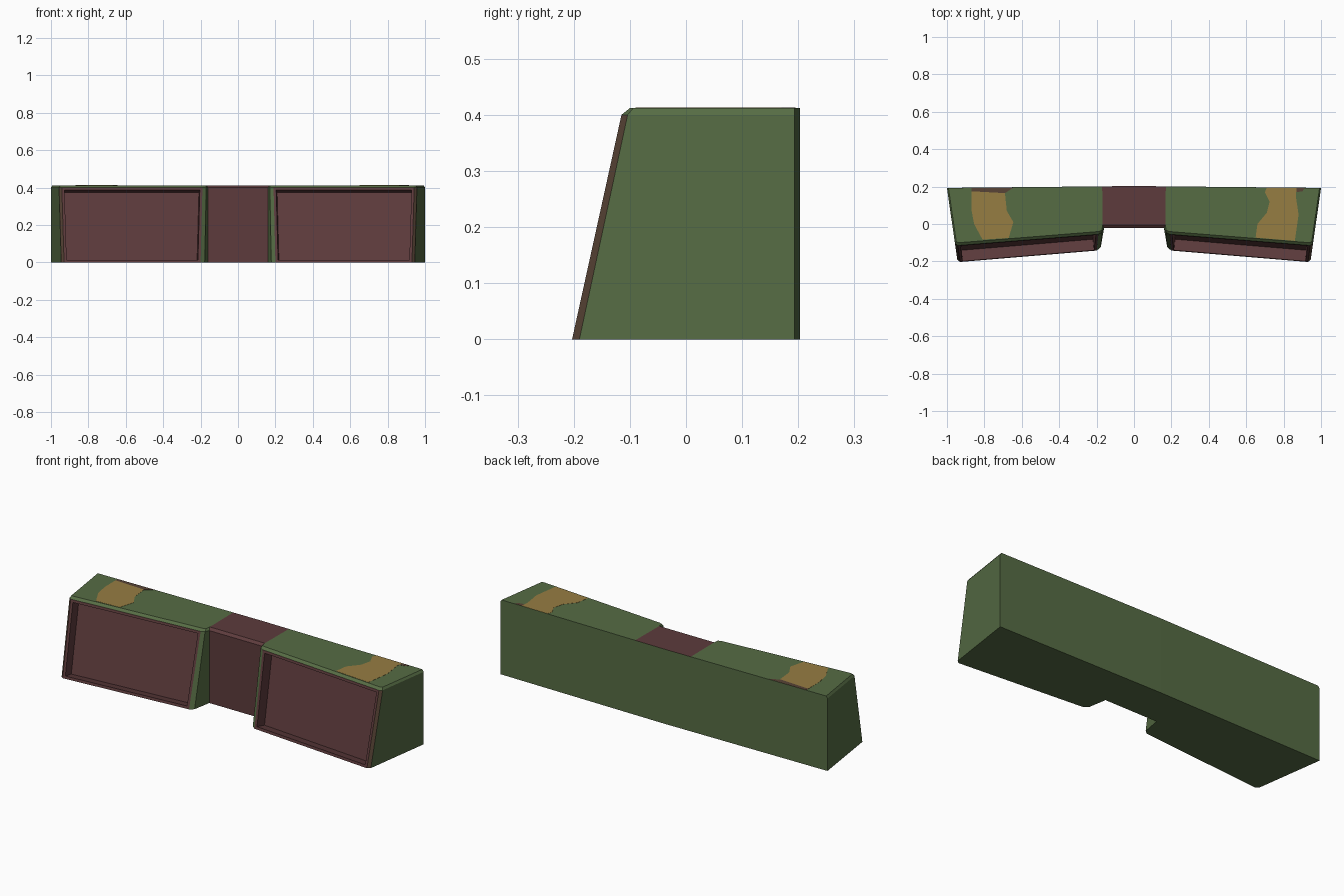
import bpy, bmesh

if "Cube" in bpy.data.objects:
    bpy.data.objects.remove(bpy.data.objects["Cube"])


def material(name, rgb):
    lin = [((c / 255 + 0.055) / 1.055) ** 2.4 for c in rgb]
    m = bpy.data.materials.new(name)
    m.diffuse_color = (*lin, 1)
    m.use_nodes = True
    m.node_tree.nodes["Principled BSDF"].inputs["Base Color"].default_value = m.diffuse_color
    return m


GREEN, MAROON, TAN, BROWN = range(4)
MATS = [material("olive_green", (86, 108, 68)), material("maroon", (93, 59, 60)),
        material("camo_tan", (150, 125, 66)), material("camo_brown", (88, 68, 54))]


def make_object(name, bm):
    bmesh.ops.recalc_face_normals(bm, faces=bm.faces)
    me = bpy.data.meshes.new(name)
    bm.to_mesh(me)
    bm.free()
    for m in MATS:
        me.materials.append(m)
    ob = bpy.data.objects.new(name, me)
    bpy.context.collection.objects.link(ob)
    return ob


# Right half of the body: one plan outline at three heights
# order: back centre, back split, back corner, side front, front outer,
#        front inner, inner side, recess corner, recess centre
levels = [
    (0.0, [(0, .203), (.17, .2013), (1, .193), (.945, -.19), (.93, -.203),
           (.20, -.142), (.178, -.125), (.16, -.022), (0, -.022)]),
    (0.4, [(0, .203), (.17, .2013), (1, .193), (.957, -.104), (.942, -.115),
           (.19, -.055), (.17, -.045), (.16, -.022), (0, -.022)]),
    (0.412, [(0, .203), (.17, .2013), (.992, .193), (.95, -.094), (.938, -.100),
             (.187, -.04), (.172, -.033), (.168, -.006), (0, -.006)]),
]
bm = bmesh.new()
rings = [[bm.verts.new((x, y, z)) for x, y in pts] for z, pts in levels]
front = None
for k in range(2):
    lo, hi = rings[k], rings[k + 1]
    for i in range(8):
        f = bm.faces.new((lo[i + 1], lo[i], hi[i], hi[i + 1]))
        if i == 7:
            f.material_index = MAROON          # centre recess
        elif k == 0 and i == 3:
            f.material_index = BROWN           # outer chamfer
        elif k == 0 and i == 4:
            f.material_index = MAROON          # slanted front
            front = f
bm.faces.new(rings[0])
top = rings[2]
bm.faces.new(top[1:8])
bm.faces.new((top[0], top[1], top[7], top[8])).material_index = MAROON
bmesh.ops.recalc_face_normals(bm, faces=bm.faces)
front.normal_update()
if front.normal.y > 0:
    bmesh.ops.reverse_faces(bm, faces=bm.faces)

# Framed, sunken front panel
bmesh.ops.inset_individual(bm, faces=[front], thickness=.02, depth=0)
bmesh.ops.inset_individual(bm, faces=[front], thickness=.0005, depth=-.06)
for f in bm.faces:
    c = f.calc_center_median()
    if f == front or any(e in front.edges for e in f.edges):
        f.material_index = MAROON
body = make_object("body", bm)
mir = body.modifiers.new("mirror", 'MIRROR')
mir.use_clip = True


# Camouflage patches: thin plates on the top
def patch(name, pts, mat):
    b = bmesh.new()
    f = b.faces.new([b.verts.new((x, y, .411)) for x, y in pts])
    r = bmesh.ops.extrude_face_region(b, geom=[f])
    for v in r["geom"]:
        if isinstance(v, bmesh.types.BMVert):
            v.co.z = .4128
    for f in b.faces:
        f.material_index = mat
    make_object(name, b)


patch("tan_patch_left", [(-.87, .175), (-.69, .165), (-.68, .07), (-.645, .01),
      (-.67, -.075), (-.81, -.083), (-.855, 0), (-.87, .08)], TAN)
patch("brown_patch_left", [(-.87, .193), (-.645, .195), (-.69, .165), (-.87, .175)], BROWN)
patch("tan_patch_right", [(.71, .195), (.87, .193), (.865, .15), (.88, .05), (.86, -.09),
      (.65, -.073), (.66, 0), (.71, .06), (.725, .12), (.70, .17)], TAN)
patch("brown_patch_right", [(.87, .193), (.915, .193), (.90, .175), (.868, .17)], BROWN)
